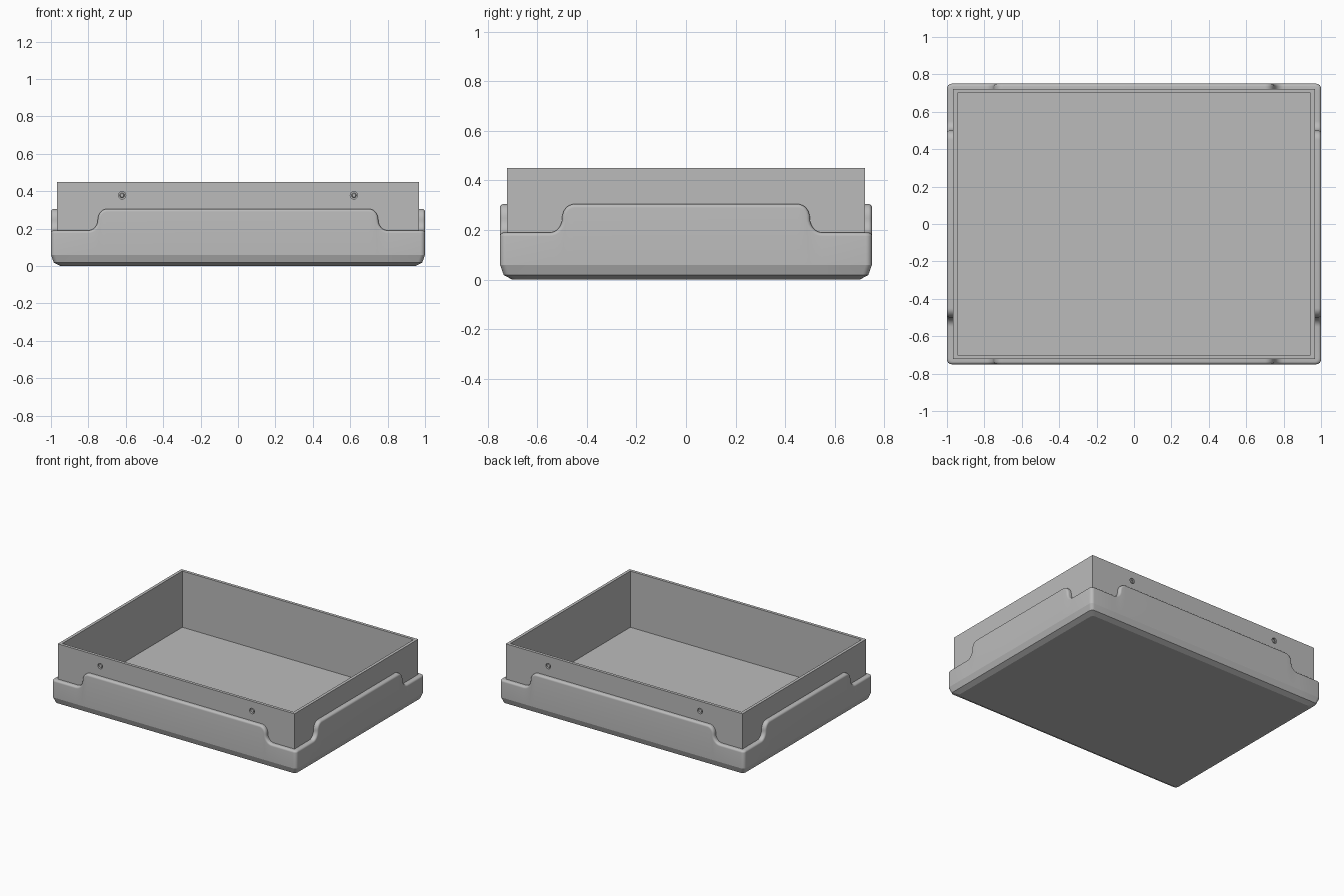
import bpy, bmesh
from math import sin, cos, pi, radians
from mathutils import Vector

cube = bpy.data.objects.get("Cube")
if cube:
    bpy.data.objects.remove(cube)

HALF_X, HALF_Y = 1.0, 0.75           # outer shell
BOX_X, BOX_Y, TOP = 0.967, 0.722, 0.45
LOW, HIGH = 0.19, 0.305              # rim heights at corners and mid sides
CORNER, FILLET = 0.025, 0.015

grey = bpy.data.materials.new("grey")
grey.use_nodes = True
COLOUR = (0.5, 0.5, 0.5, 1)
grey.diffuse_color = COLOUR
grey.node_tree.nodes["Principled BSDF"].inputs["Base Color"].default_value = COLOUR


def finish(name, bm):
    bmesh.ops.recalc_face_normals(bm, faces=bm.faces)
    mesh = bpy.data.meshes.new(name)
    bm.to_mesh(mesh)
    bm.free()
    ob = bpy.data.objects.new(name, mesh)
    bpy.context.collection.objects.link(ob)
    mesh.materials.append(grey)
    return ob


def smooth(ob):
    bpy.ops.object.select_all(action='DESELECT')
    ob.select_set(True)
    bpy.context.view_layer.objects.active = ob
    bpy.ops.object.shade_smooth_by_angle(angle=radians(17))


def rim_curve(step_at, steps=8):
    """Points (u, z) with normals along one side: up an S step, across, down."""
    a, b = 0.05, (HIGH - LOW) / 2
    half = []
    for i in range(steps + 1):
        t = -pi / 2 + pi / 2 * i / steps
        half.append((-step_at - a + a * cos(t), LOW + b + b * sin(t), -cos(t), -sin(t)))
    for i in range(1, steps + 1):
        t = pi - pi / 2 * i / steps
        half.append((-step_at + a + a * cos(t), HIGH - b + b * sin(t), cos(t), sin(t)))
    return half + [(-u, z, -nu, nz) for u, z, nu, nz in reversed(half)]


def build_shell():
    # columns: base point, inset direction, tangent, rim height, rim normal
    columns = []
    for side in range(4):
        ang = -pi / 2 + side * pi / 2
        n = Vector((round(cos(ang)), round(sin(ang)), 0))
        t = Vector((-n.y, n.x, 0))
        dist, length, step_at = ((HALF_Y, HALF_X, 0.75) if side % 2 == 0
                                 else (HALF_X, HALF_Y, 0.5))
        for u, z, nu, nz in rim_curve(step_at):
            columns.append((n * dist + t * u, n, t, z, nu, nz))
        centre = n * (dist - CORNER) + t * (length - CORNER)
        for i in range(7):
            c = pi / 2 * i / 6
            p = centre + CORNER * (n * cos(c) + t * sin(c))
            columns.append((p, n + t, t, LOW, 0, 1))

    bm = bmesh.new()
    rings = []
    for p, d, t, z, nu, nz in columns:
        # bevelled foot
        pts = [p - d * inset + Vector((0, 0, h))
               for inset, h in ((0.05, 0), (0.015, 0.018), (0, 0.06))]
        # rounded rim
        for i in range(7):
            a = pi / 2 * i / 6
            off, inset = FILLET * (1 - sin(a)), FILLET * (1 - cos(a))
            pts.append(p - d * inset - t * nu * off + Vector((0, 0, z - nz * off)))
        pts.append(p - d * 0.04 + Vector((0, 0, z)))
        rings.append([bm.verts.new(q) for q in pts])
    for k, ring in enumerate(rings):
        nxt = rings[(k + 1) % len(rings)]
        for j in range(len(ring) - 1):
            bm.faces.new((ring[j], nxt[j], nxt[j + 1], ring[j + 1]))
    bm.faces.new([r[0] for r in rings])
    smooth(finish("lower_shell", bm))


def build_box():
    # open box with thin walls and a recessed floor
    bm = bmesh.new()
    loops = []
    for x, y, z in ((BOX_X, BOX_Y, 0.02), (BOX_X, BOX_Y, TOP),
                    (0.945, 0.70, TOP), (0.945, 0.70, 0.035)):
        loops.append([bm.verts.new((sx * x, sy * y, z))
                      for sx, sy in ((-1, -1), (1, -1), (1, 1), (-1, 1))])
    for lo, hi in zip(loops, loops[1:]):
        for i in range(4):
            j = (i + 1) % 4
            bm.faces.new((lo[i], lo[j], hi[j], hi[i]))
    bm.faces.new(loops[0])
    bm.faces.new(loops[-1])
    return finish("inner_box", bm)


def disc(name, x, y, r1, r2, depth):
    bm = bmesh.new()
    bmesh.ops.create_cone(bm, cap_ends=True, segments=24, radius1=r1, radius2=r2, depth=depth)
    ob = finish(name, bm)
    ob.location = (x, y, 0.378)
    ob.rotation_euler = (pi / 2 if y < 0 else -pi / 2, 0, 0)
    return ob


build_shell()
box = build_box()

# recessed screws on the front and back walls
for sy, end in ((-1, "front"), (1, "back")):
    for sx, side in ((-1, "right"), (1, "left")):
        x = sx * 0.62
        cutter = disc("screw_cutter", x, sy * BOX_Y, 0.02, 0.02, 0.026)
        cutter.hide_render = True
        mod = box.modifiers.new("recess", 'BOOLEAN')
        mod.operation, mod.object, mod.solver = 'DIFFERENCE', cutter, 'EXACT'
        bpy.ops.object.select_all(action='DESELECT')
        box.select_set(True)
        bpy.context.view_layer.objects.active = box
        bpy.ops.object.modifier_apply(modifier=mod.name)
        bpy.data.objects.remove(cutter)
        smooth(disc(f"{end}_{side}_screw", x, sy * (BOX_Y - 0.01), 0.014, 0.009, 0.008))
